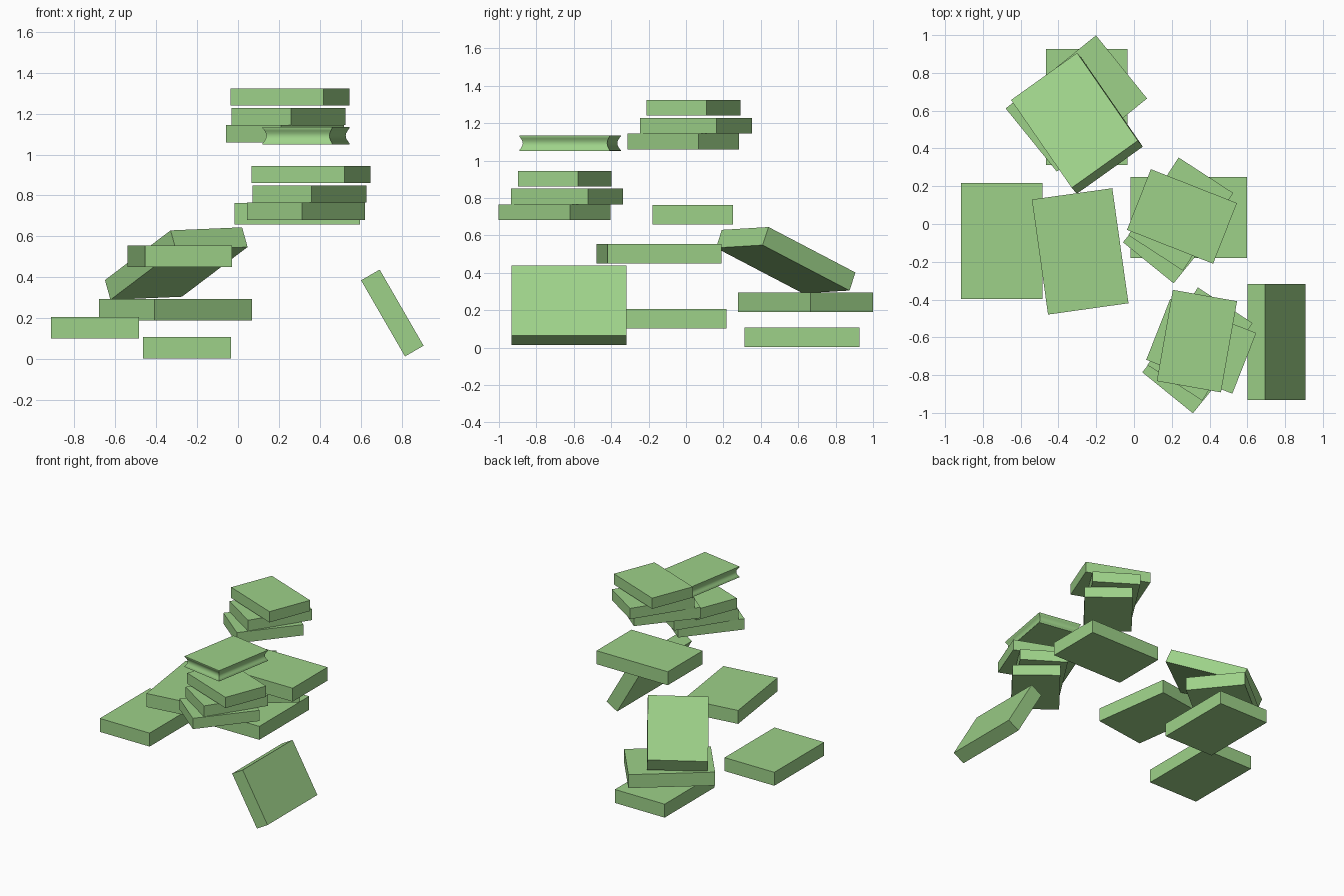
import bpy, bmesh, math
from mathutils import Euler

cube = bpy.data.objects.get("Cube")
if cube:
    bpy.data.objects.remove(cube)

green = bpy.data.materials.new("light_green")
green.use_nodes = True
green.diffuse_color = (0.34, 0.64, 0.25, 1)
green.node_tree.nodes["Principled BSDF"].inputs["Base Color"].default_value = green.diffuse_color

LARGE = (0.43, 0.615, 0.105)
SMALL = (0.345, 0.49, 0.084)


def add_object(name, bm, location, rotation):
    mesh = bpy.data.meshes.new(name)
    bmesh.ops.recalc_face_normals(bm, faces=bm.faces)
    bm.to_mesh(mesh)
    bm.free()
    mesh.materials.append(green)
    ob = bpy.data.objects.new(name, mesh)
    ob.location = location
    ob.rotation_euler = Euler([math.radians(a) for a in rotation])
    bpy.context.collection.objects.link(ob)
    return ob


def slab(name, size, location, rotation=(0, 0, 0)):
    bm = bmesh.new()
    bmesh.ops.create_cube(bm, size=1)
    bmesh.ops.scale(bm, vec=size, verts=bm.verts)
    return add_object(name, bm, location, rotation)


def hollow_sided_slab(name, size, location, rotation, depth=0.016, steps=6):
    """Slab whose four sides curve inward between thin top and bottom lips."""
    bm = bmesh.new()
    sx, sy, sz = (s / 2 for s in size)
    lip = sz * 0.12
    levels = [(-sz, 0)]
    for i in range(steps + 1):
        t = i / steps
        levels.append(((2 * t - 1) * (sz - lip), depth * math.sin(math.pi * t)))
    levels.append((sz, 0))
    rings = []
    for z, inset in levels:
        x, y = sx - inset, sy - inset
        rings.append([bm.verts.new((a * x, b * y, z))
                      for a, b in ((-1, -1), (1, -1), (1, 1), (-1, 1))])
    for low, high in zip(rings, rings[1:]):
        for i in range(4):
            j = (i + 1) % 4
            bm.faces.new((low[i], low[j], high[j], high[i]))
    bm.faces.new(rings[0])
    bm.faces.new(rings[-1])
    return add_object(name, bm, location, rotation)


# Large slabs, from the ground up
slab("ground_slab", LARGE, (-0.25, 0.62, 0.055))
slab("low_left_slab", LARGE, (-0.70, -0.09, 0.153))
slab("turned_slab", LARGE, (-0.305, 0.638, 0.242), (0, 0, -51))
slab("leaning_slab", LARGE, (-0.302, 0.533, 0.467), (-23.3, -2, 35.5))
slab("middle_slab", LARGE, (-0.285, -0.145, 0.502), (0, 0, 8))
slab("upper_slab", LARGE, (0.29, 0.035, 0.71), (0, 0, 90))
slab("fallen_slab", LARGE, (0.755, -0.625, 0.225), (0, 60, 0))

# Two matching stacks of three small slabs
layers = [(0.23, -0.015, 0, -39), (0.2475, 0.0525, 0.084, -33), (0.254, 0.04, 0.18, 68.5)]
for stack, (ox, oy, oz) in {"back": (0, 0, 1.102), "front": (0.102, -0.688, 0.723)}.items():
    for n, (x, y, z, turn) in enumerate(layers, 1):
        slab(f"{stack}_stack_slab_{n}", SMALL, (x + ox, y + oy, z + oz), (0, 0, turn))

# Hollow-sided slab floating above the front stack
top = hollow_sided_slab("front_stack_top", SMALL, (0.333, -0.62, 1.092), (0, 0, -10))
bpy.context.view_layer.objects.active = top
top.select_set(True)
bpy.ops.object.shade_smooth_by_angle(angle=math.radians(40))
